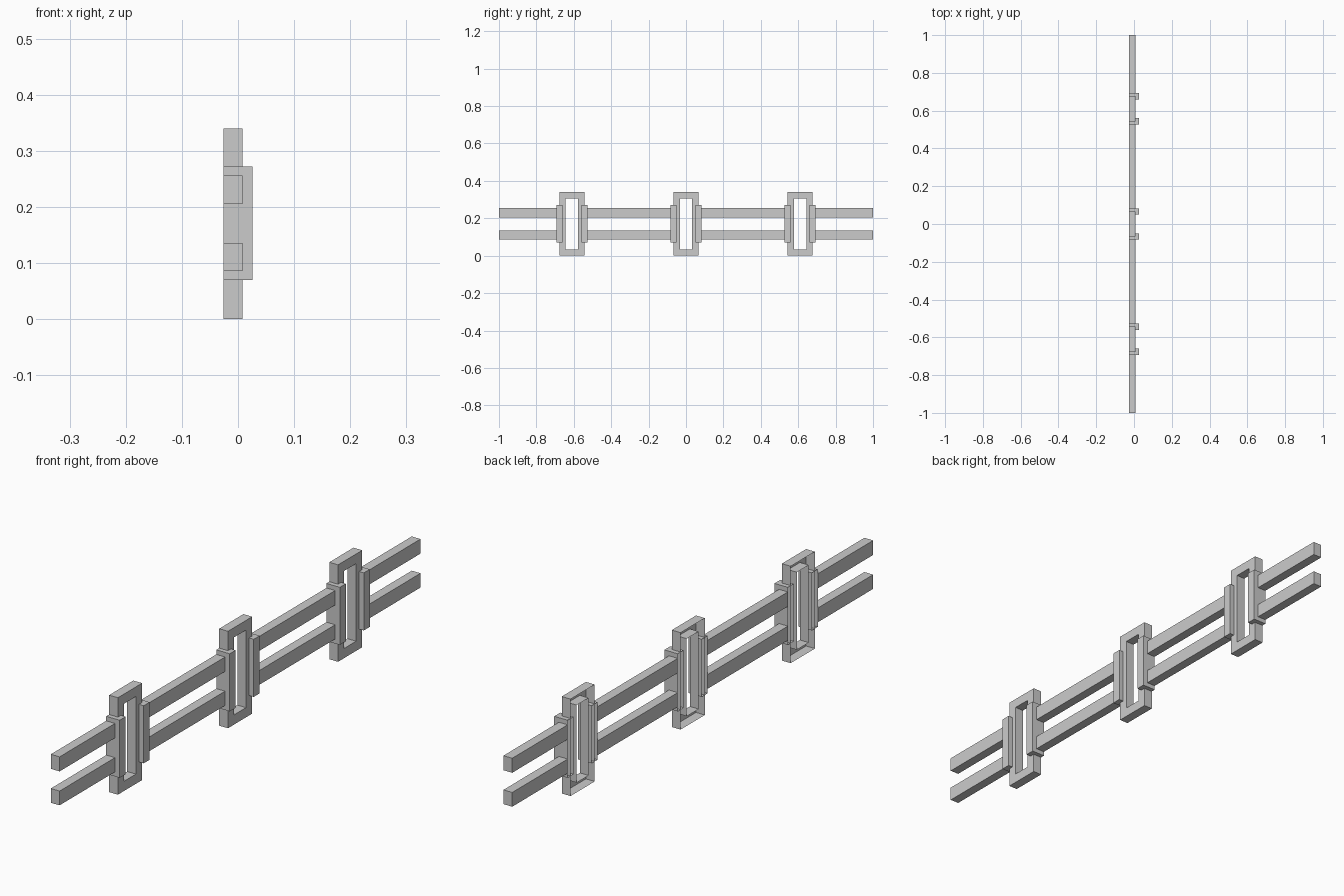
import bpy, bmesh

if "Cube" in bpy.data.objects:
    bpy.data.objects.remove(bpy.data.objects["Cube"])

BACK, FACE, CLAMP_FACE = -0.026, 0.008, 0.026
POSTS = (-0.61, 0.0, 0.61)


def make_object(name, bm):
    bmesh.ops.recalc_face_normals(bm, faces=bm.faces)
    mesh = bpy.data.meshes.new(name)
    bm.to_mesh(mesh)
    bm.free()
    obj = bpy.data.objects.new(name, mesh)
    bpy.context.collection.objects.link(obj)
    return obj


def box(name, x, y, z, open_back=False):
    bm = bmesh.new()
    bmesh.ops.create_cube(bm, size=1)
    for v in bm.verts:
        for i, (lo, hi) in enumerate((x, y, z)):
            v.co[i] = lo if v.co[i] < 0 else hi
    if open_back:
        back = [f for f in bm.faces if all(abs(v.co.x - x[0]) < 1e-5 for v in f.verts)]
        bmesh.ops.delete(bm, geom=back, context='FACES')
    return make_object(name, bm)


def frame(name, yc):
    # Rectangular ring with front face, outer and inner walls, open at the back
    bm = bmesh.new()

    def ring(x, half, z0, z1):
        return [bm.verts.new((x, yc + s * half, z))
                for s, z in ((-1, z0), (1, z0), (1, z1), (-1, z1))]

    rings = [ring(BACK, 0.067, 0, 0.34), ring(FACE, 0.067, 0, 0.34),
             ring(FACE, 0.033, 0.034, 0.306), ring(BACK, 0.033, 0.034, 0.306)]
    for a, b in zip(rings, rings[1:]):
        for i in range(4):
            j = (i + 1) % 4
            bm.faces.new((a[i], a[j], b[j], b[i]))
    return make_object(name, bm)


# Upright frames, each with a pair of side clamps
for n, yc in enumerate(POSTS):
    frame(f"frame_{n}", yc)
    for side, s in (("a", -1), ("b", 1)):
        ys = sorted((yc + s * 0.05, yc + s * 0.083))
        box(f"clamp_{n}_{side}", (BACK, CLAMP_FACE), ys, (0.07, 0.272), open_back=True)

# Twin rails running between the clamps
edges = [-1.0] + [yc + s * 0.083 for yc in POSTS for s in (-1, 1)] + [1.0]
for n in range(0, len(edges), 2):
    for level, z in (("lower", (0.086, 0.136)), ("upper", (0.205, 0.256))):
        box(f"{level}_rail_{n // 2}", (BACK, FACE), (edges[n], edges[n + 1]), z)
